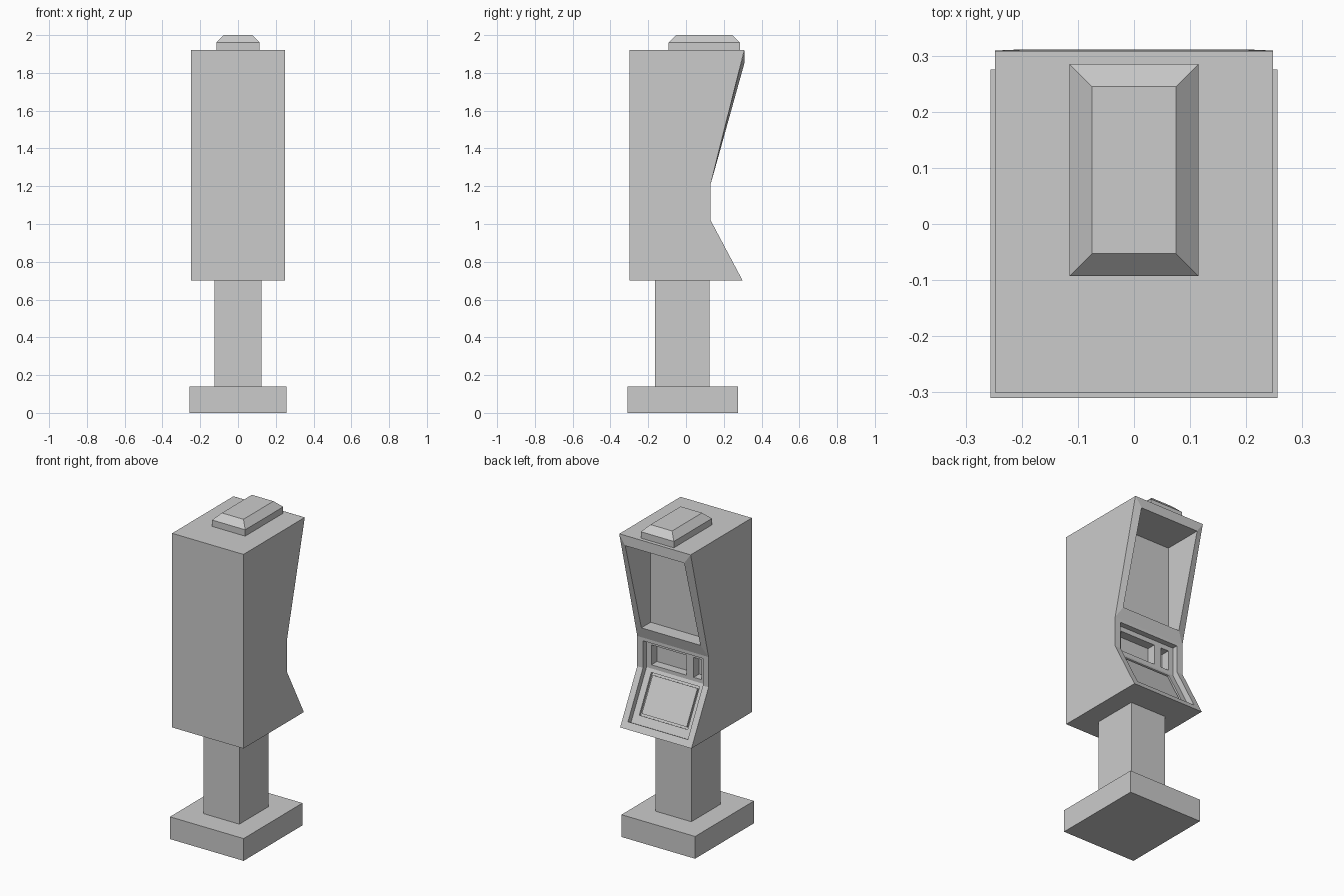
import bpy, bmesh

if "Cube" in bpy.data.objects:
    bpy.data.objects.remove(bpy.data.objects["Cube"])

def prism(name, x0, x1, profile):
    """Extrude a (y, z) profile along x."""
    bm = bmesh.new()
    face = bm.faces.new([bm.verts.new((x0, y, z)) for y, z in profile])
    ext = bmesh.ops.extrude_face_region(bm, geom=[face])
    verts = [g for g in ext["geom"] if isinstance(g, bmesh.types.BMVert)]
    bmesh.ops.translate(bm, verts=verts, vec=(x1 - x0, 0, 0))
    bmesh.ops.recalc_face_normals(bm, faces=bm.faces)
    return finish(name, bm)

def finish(name, bm):
    me = bpy.data.meshes.new(name)
    bm.to_mesh(me)
    bm.free()
    ob = bpy.data.objects.new(name, me)
    bpy.context.collection.objects.link(ob)
    return ob

def box(name, x0, x1, y0, y1, z0, z1):
    return prism(name, x0, x1, [(y0, z0), (y1, z0), (y1, z1), (y0, z1)])

def cut(target, cutter):
    cutter.hide_render = True
    mod = target.modifiers.new("cut", 'BOOLEAN')
    mod.operation = 'DIFFERENCE'
    mod.solver = 'EXACT'
    mod.object = cutter
    bpy.context.view_layer.objects.active = target
    bpy.ops.object.modifier_apply(modifier=mod.name)
    bpy.data.objects.remove(cutter)

def slope(t, n):
    """Point on the recessed sloping panel: t down the slope, n outwards."""
    return (0.095 + 0.469 * t + 0.883 * n, 1.012 - 0.883 * t + 0.469 * n)

def slab(name, w, t0, t1, n0, n1):
    return prism(name, -w, w, [slope(t0, n0), slope(t1, n0), slope(t1, n1), slope(t0, n1)])

# Foot and post
box("base", -0.256, 0.256, -0.31, 0.275, 0, 0.14)
box("post", -0.125, 0.125, -0.165, 0.125, 0.14, 0.70)

# Cabinet with waisted side profile
cabinet = prism("cabinet", -0.248, 0.248,
                [(-0.30, 0.70), (0.30, 0.70), (0.13, 1.02), (0.13, 1.21), (0.308, 1.92), (-0.30, 1.92)])

# Upper display recess
cut(cabinet, box("display_cutter", -0.205, 0.205, 0.058, 0.5, 1.28, 1.858))
# Lower recess following the waist and the slope
cut(cabinet, prism("panel_cutter", -0.208, 0.208,
                   [(0.095, 1.19), (0.095, 1.012), slope(0.328, 0), slope(0.328, 0.12), (0.34, 1.0), (0.2, 1.19)]))
# Slot and sunken screen seat
cut(cabinet, box("slot_cutter", -0.174, 0.174, 0.04, 0.12, 1.035, 1.16))
cut(cabinet, slab("screen_cutter", 0.168, 0.022, 0.275, -0.015, 0.03))

# Touch screen and slot block
slab("touch_screen", 0.156, 0.034, 0.263, -0.016, -0.002)
box("slot_block", -0.12, -0.07, 0.035, 0.095, 1.03, 1.165)

# Slightly proud frame around the display opening
bm = bmesh.new()
rings = []
for w, yt, zt, yb, zb in [(0.248, 0.309, 1.92, 0.13, 1.21),
                          (0.205, 0.311, 1.858, 0.15, 1.28),
                          (0.205, 0.28, 1.858, 0.13, 1.28)]:
    rings.append([bm.verts.new(p) for p in
                  [(-w, yb, zb), (-w, yt, zt), (w, yt, zt), (w, yb, zb)]])
for a, b in zip(rings, rings[1:]):
    for i in range(4):
        j = (i + 1) % 4
        bm.faces.new([a[i], a[j], b[j], b[i]])
bmesh.ops.recalc_face_normals(bm, faces=bm.faces)
if sum(f.normal.y for f in bm.faces if abs(f.normal.y) > 0.5) < 0:
    bmesh.ops.reverse_faces(bm, faces=bm.faces)
finish("display_frame", bm)

# Top lamp with chamfered crown
lamp = box("top_lamp", -0.115, 0.115, -0.093, 0.285, 1.92, 1.96)
bm = bmesh.new()
bm.from_mesh(lamp.data)
top = max(bm.faces, key=lambda f: f.calc_center_median().z)
bmesh.ops.inset_region(bm, faces=[top], thickness=0.04, use_even_offset=True)
bmesh.ops.translate(bm, verts=top.verts[:], vec=(0, 0, 0.04))
bm.to_mesh(lamp.data)
bm.free()
